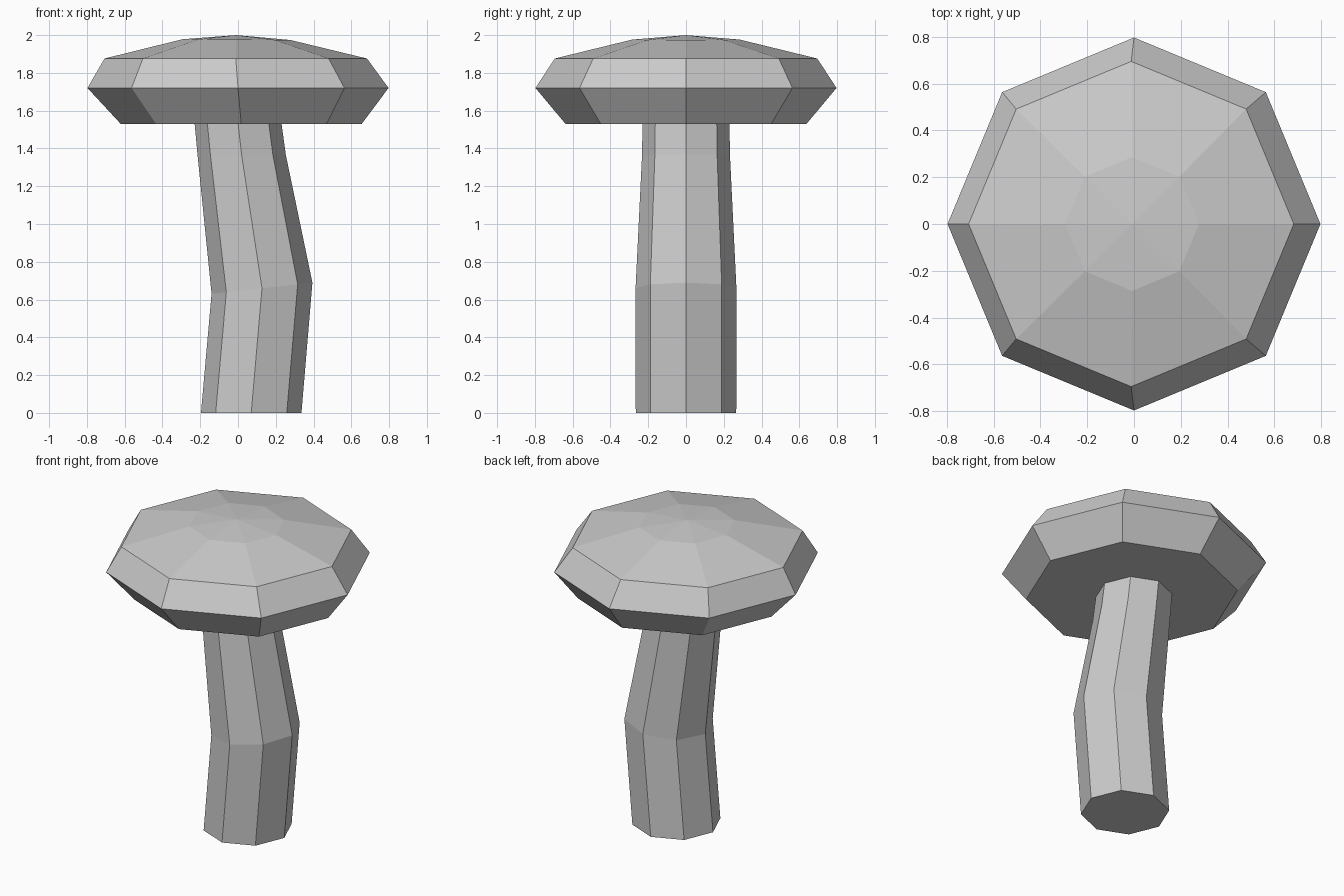
import bpy
import bmesh
from math import cos, sin, pi

SIDES = 8

default = bpy.data.objects.get("Cube")
if default:
    bpy.data.objects.remove(default, do_unlink=True)

# One plain grey for everything
grey = bpy.data.materials.new("light_grey")
grey.use_nodes = True
color = (0.6, 0.6, 0.6, 1)
grey.diffuse_color = color
grey.node_tree.nodes["Principled BSDF"].inputs["Base Color"].default_value = color


def loft(name, rings, apex=None):
    """Join octagonal rings (centre x, z, radius, tilt) and close both ends."""
    bm = bmesh.new()
    loops = []
    for cx, z, r, tilt in rings:
        angles = [2 * pi * i / SIDES for i in range(SIDES)]
        loops.append([bm.verts.new((cx + r * cos(a), r * sin(a), z + tilt * r * cos(a)))
                      for a in angles])
    for low, high in zip(loops, loops[1:]):
        for i in range(SIDES):
            j = (i + 1) % SIDES
            bm.faces.new((low[i], low[j], high[j], high[i]))
    bm.faces.new(loops[0][::-1])
    top = loops[-1]
    if apex:
        tip = bm.verts.new(apex)
        for i in range(SIDES):
            bm.faces.new((top[i], top[(i + 1) % SIDES], tip))
    else:
        bm.faces.new(top)
    bmesh.ops.recalc_face_normals(bm, faces=bm.faces)
    mesh = bpy.data.meshes.new(name)
    bm.to_mesh(mesh)
    bm.free()
    mesh.materials.append(grey)
    obj = bpy.data.objects.new(name, mesh)
    bpy.context.collection.objects.link(obj)
    return obj


# Bent stem, kinked at the middle and just under the cap
loft("stem", [
    (0.07, 0, 0.266, 0),
    (0.127, 0.66, 0.267, 0.11),
    (0.02, 1.36, 0.233, 0.03),
    (0, 1.535, 0.23, 0),
])

# Faceted cap with a flat underside and a shallow dome
loft("cap", [
    (0.017, 1.53, 0.638, 0),
    (0, 1.72, 0.797, 0),
    (-0.012, 1.876, 0.695, 0),
    (-0.008, 1.976, 0.286, -0.007),
], apex=(-0.01, 0, 2))
